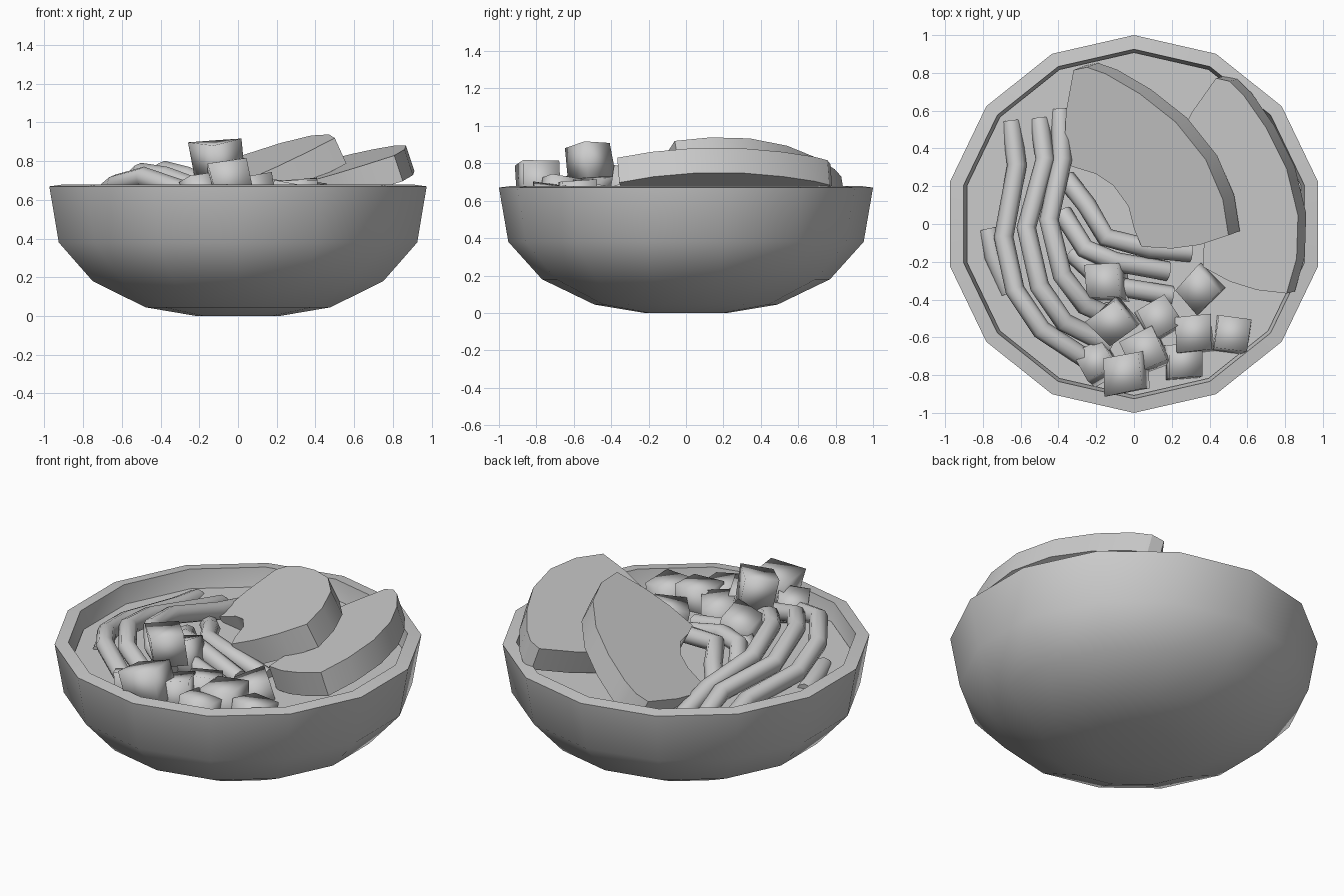
import bpy, bmesh, math, random
from mathutils import Vector, Matrix, Euler

random.seed(4)
if "Cube" in bpy.data.objects:
    bpy.data.objects.remove(bpy.data.objects["Cube"])

grey = bpy.data.materials.new("plain grey")
grey.use_nodes = True
COLOUR = (0.6, 0.6, 0.6, 1)
grey.diffuse_color = COLOUR
grey.node_tree.nodes["Principled BSDF"].inputs["Base Color"].default_value = COLOUR


def link(name, data):
    obj = bpy.data.objects.new(name, data)
    data.materials.append(grey)
    bpy.context.collection.objects.link(obj)
    return obj


def finish(name, bm, angle):
    bmesh.ops.recalc_face_normals(bm, faces=bm.faces)
    mesh = bpy.data.meshes.new(name)
    bm.to_mesh(mesh)
    bm.free()
    obj = link(name, mesh)
    bpy.ops.object.select_all(action='DESELECT')
    obj.select_set(True)
    bpy.context.view_layer.objects.active = obj
    bpy.ops.object.shade_smooth_by_angle(angle=math.radians(angle))
    return obj


def lathe(name, profile, sides=14):
    bm = bmesh.new()
    verts = [bm.verts.new((0, r, z)) for r, z in profile]
    edges = [bm.edges.new(pair) for pair in zip(verts, verts[1:])]
    bmesh.ops.spin(bm, geom=verts + edges, cent=(0, 0, 0), axis=(0, 0, 1),
                   angle=math.tau, steps=sides)
    bmesh.ops.remove_doubles(bm, verts=bm.verts, dist=0.0005)
    return finish(name, bm, 40)


# Bowl shell and the broth filling it
lathe("bowl", [(0, 0), (.22, 0), (.49, .045), (.77, .18), (.95, .38), (1, .67),
               (.925, .68), (.89, .4), (.72, .23), (.45, .1), (0, .06)])
lathe("broth", [(0, .57), (.908, .57)])

# Thick curved slices, one outline turned and tilted for each
OUTLINE = [(-.41, .44), (-.34, .455), (-.24, .42), (-.06, .315), (.13, .165),
           (.29, -.035), (.38, -.245), (.41, -.435), (.26, -.485), (.11, -.505),
           (-.05, -.495), (-.09, -.4), (-.12, -.28), (-.2, -.17), (-.29, -.11),
           (-.42, -.07), (-.46, -.04), (-.45, .22)]


def slice_piece(name, centre, turn, height, slope_x, slope_y, thickness):
    bm = bmesh.new()
    rot = Matrix.Rotation(math.radians(turn), 2)
    down = Vector((slope_x, slope_y, -1)).normalized() * thickness
    top = []
    for p in OUTLINE:
        x, y = rot @ Vector(p) + Vector(centre)
        top.append(Vector((x, y, height + slope_x * x + slope_y * y)))
    upper = [bm.verts.new(p) for p in top]
    lower = [bm.verts.new(p + down) for p in top]
    bm.faces.new(upper)
    bm.faces.new(lower[::-1])
    for i in range(len(top)):
        j = (i + 1) % len(top)
        bm.faces.new((upper[i], lower[i], lower[j], upper[j]))
    finish(name, bm, 30)


slice_piece("inner_slice", (.09, .375), 0, .702, .456, .17, .147)
slice_piece("outer_slice", (.62, .2), -25, .593, .328, .077, .14)

# Noodles: bent round strands
NOODLES = [
    [(-.65, .54, .54), (-.62, .31, .59), (-.69, -.07, .63), (-.63, -.35, .68),
     (-.49, -.56, .72), (-.23, -.73, .63)],
    [(-.5, .55, .54), (-.47, .34, .61), (-.57, -.02, .67), (-.5, -.33, .74),
     (-.37, -.52, .72), (-.13, -.64, .63)],
    [(-.39, .6, .54), (-.38, .34, .61), (-.45, .02, .69), (-.38, -.27, .75),
     (-.26, -.43, .72), (-.1, -.5, .64)],
    [(-.36, .24, .57), (-.25, .1, .63), (-.15, -.07, .66), (.08, -.13, .63),
     (.3, -.15, .58)],
    [(-.38, .06, .58), (-.26, -.13, .66), (-.1, -.2, .66), (.18, -.25, .58)],
    [(-.33, -.15, .6), (-.15, -.32, .65), (.2, -.38, .57)],
    [(-.77, -.03, .55), (-.74, -.17, .57), (-.66, -.36, .55)],
]
for number, path in enumerate(NOODLES, 1):
    curve = bpy.data.curves.new(f"noodle_{number}", 'CURVE')
    curve.dimensions = '3D'
    curve.bevel_depth = .052
    curve.bevel_resolution = 2
    curve.use_fill_caps = True
    spline = curve.splines.new('POLY')
    spline.points.add(len(path) - 1)
    for point, co in zip(spline.points, path):
        point.co = (*co, 1)
    link(f"noodle_{number}", curve)

# Uneven soft cubes: position, size and turn
CUBES = [(-.15, -.31, .66, .18, 5), (-.11, -.52, .81, .18, 40),
         (.13, -.5, .6, .18, 30), (.35, -.34, .58, .17, 45),
         (.32, -.58, .61, .19, 4), (.52, -.59, .58, .18, -8),
         (.26, -.73, .59, .18, 2), (.06, -.68, .62, .18, 25),
         (-.19, -.73, .63, .16, 30), (-.04, -.79, .7, .2, 8)]
for number, (x, y, z, size, turn) in enumerate(CUBES, 1):
    bm = bmesh.new()
    bmesh.ops.create_cube(bm, size=size)
    tilt = Euler((random.uniform(-.3, .3), random.uniform(-.3, .3), math.radians(turn)))
    for v in bm.verts:
        v.co = tilt.to_matrix() @ (v.co * random.uniform(.92, 1.12)) + Vector((x, y, z))
    finish(f"cube_piece_{number}", bm, 120)
